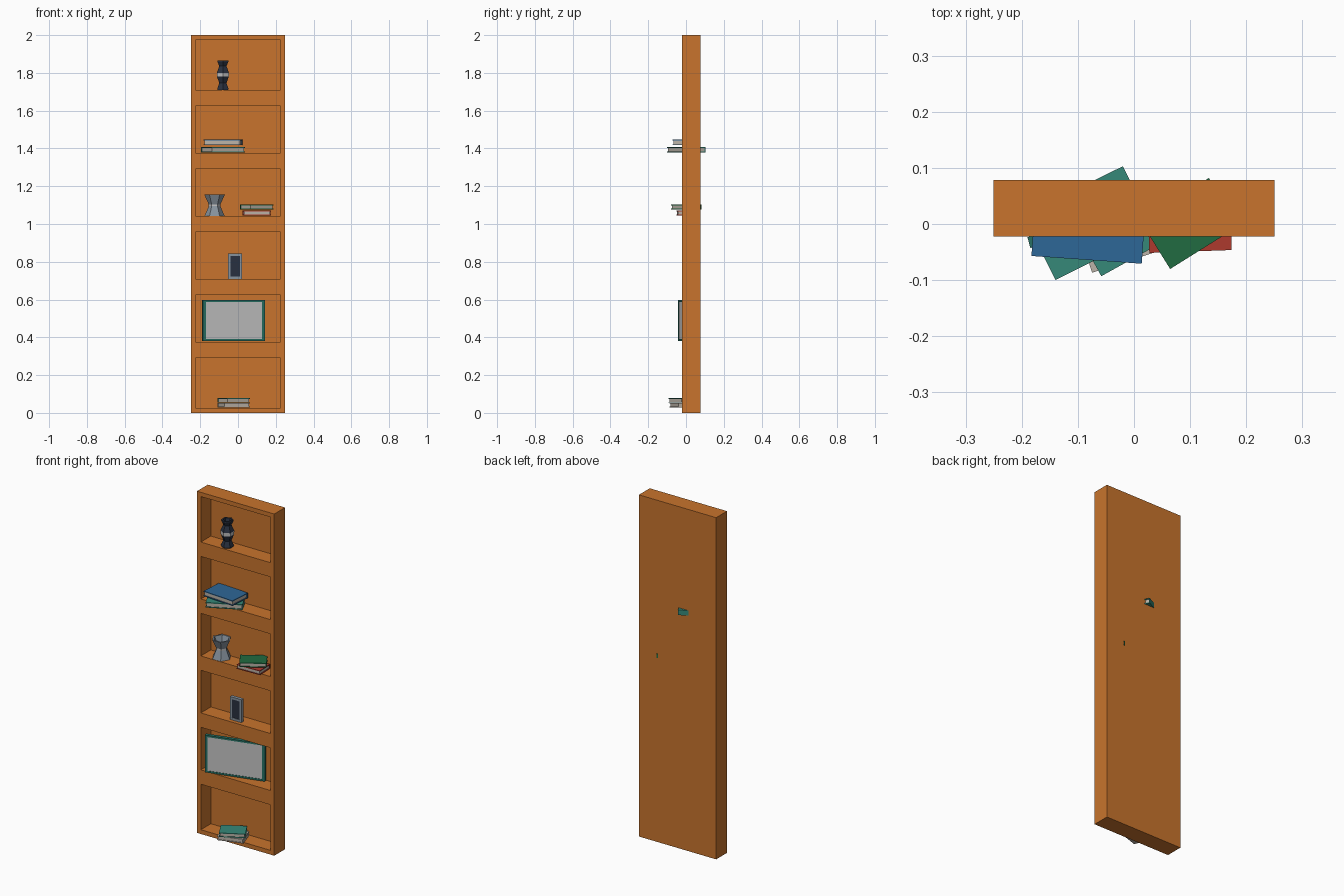
import bpy, bmesh, math
from mathutils import Matrix, Vector

if "Cube" in bpy.data.objects:
    bpy.data.objects.remove(bpy.data.objects["Cube"])


def mat(name, rgb):
    m = bpy.data.materials.new(name)
    m.diffuse_color = (*rgb, 1)
    m.use_nodes = True
    m.node_tree.nodes["Principled BSDF"].inputs["Base Color"].default_value = m.diffuse_color
    return m


WOOD = mat("orange wood", (0.58, 0.175, 0.026))
BLUE = mat("blue cover", (0.027, 0.135, 0.31))
TEAL = mat("teal cover", (0.037, 0.25, 0.19))
GREEN = mat("dark green cover", (0.015, 0.145, 0.052))
RED = mat("red cover", (0.42, 0.042, 0.027))
NAVY = mat("navy", (0.022, 0.03, 0.05))
SLATE = mat("slate grey", (0.24, 0.29, 0.34))
LIGHT = mat("light grey", (0.54, 0.54, 0.54))
PAGES = mat("page grey", (0.50, 0.45, 0.39))
DEEP = mat("deep teal", (0.02, 0.16, 0.125))


def finish(name, bm, mats, loc=(0, 0, 0), angle=0):
    me = bpy.data.meshes.new(name)
    bmesh.ops.recalc_face_normals(bm, faces=bm.faces)
    bm.to_mesh(me)
    bm.free()
    for m in mats:
        me.materials.append(m)
    ob = bpy.data.objects.new(name, me)
    ob.location = loc
    ob.rotation_euler.z = math.radians(angle)
    bpy.context.collection.objects.link(ob)
    return ob


def add_box(bm, lo, hi, index=0):
    lo, hi = Vector(lo), Vector(hi)
    m = Matrix.Translation((lo + hi) / 2) @ Matrix.Diagonal((*(hi - lo), 1))
    verts = bmesh.ops.create_cube(bm, size=1, matrix=m)["verts"]
    for f in {f for v in verts for f in v.link_faces}:
        f.material_index = index


# Bookcase: solid block with six pockets cut from the front
bm = bmesh.new()
add_box(bm, (-0.25, -0.022, 0), (0.25, 0.078, 2))
case = finish("bookcase", bm, [WOOD])
bm = bmesh.new()
for i in range(6):
    z0 = 0.025 if i == 0 else i / 3 + 0.042
    z1 = 1.975 if i == 5 else (i + 1) / 3 - 0.042
    add_box(bm, (-0.225, -0.1, z0), (0.225, 0.07, z1))
cutter = finish("pocket_cutter", bm, [WOOD])
cutter.hide_render = True
cutter.hide_viewport = True
cutter.display_type = 'WIRE'
cut = case.modifiers.new("pockets", 'BOOLEAN')
cut.operation = 'DIFFERENCE'
cut.object = cutter
cut.solver = 'EXACT'


# Books: two covers and a back spine around an inset page block
def book(name, cover, x, y, z, w, d, h, angle):
    t = h * 0.16
    bm = bmesh.new()
    add_box(bm, (-w / 2, -d / 2, 0), (w / 2, d / 2, t))
    add_box(bm, (-w / 2, -d / 2, h - t), (w / 2, d / 2, h))
    add_box(bm, (-w / 2, d / 2 - t, t), (w / 2, d / 2, h - t))
    add_box(bm, (-w / 2 + 0.004, -d / 2 + 0.004, t), (w / 2 - 0.004, d / 2 - t, h - t), 1)
    finish(name, bm, [cover, PAGES], (x, y, z), angle)


book("bottom_tan_book", PAGES, -0.022, -0.014, 0.029, 0.145, 0.106, 0.024, 18)
book("bottom_teal_book", TEAL, -0.022, -0.014, 0.054, 0.140, 0.103, 0.024, 29)
book("red_book", RED, 0.099, 0.001, 1.046, 0.147, 0.10, 0.025, 2)
book("green_book", GREEN, 0.099, 0.001, 1.077, 0.1445, 0.101, 0.025, 32)
book("teal_book", TEAL, -0.08, 0.0015, 1.378, 0.198, 0.128, 0.03, 26.5)
book("blue_book", BLUE, -0.08, 0.001, 1.417, 0.197, 0.13, 0.03, -4)


# Picture frames: box with an inset, recessed front panel
def picture(name, mats, loc, w, t, h, rim_x, rim_z, angle):
    bm = bmesh.new()
    a, b = w / 2 - rim_x, h - rim_z
    add_box(bm, (-w / 2, 0, 0), (-a, t, h))
    add_box(bm, (a, 0, 0), (w / 2, t, h))
    add_box(bm, (-a, 0, 0), (a, t, rim_z))
    add_box(bm, (-a, 0, b), (a, t, h))
    add_box(bm, (-a, 0.003, rim_z), (a, t, b), 1)
    finish(name, bm, mats, loc, angle)


picture("large_picture", [DEEP, LIGHT], (-0.021, 0.001, 0.38), 0.339, 0.02, 0.218, 0.015, 0.01, 15)
picture("small_picture", [SLATE, NAVY], (-0.015, 0.0, 0.709), 0.074, 0.02, 0.134, 0.012, 0.013, 0)


# Vases: six-sided rings, with a light band at one level
def vase(name, colour, loc, profile, band, turn):
    bm = bmesh.new()
    rings = []
    for r, z in profile:
        rings.append([bm.verts.new((r * math.cos(k * math.pi / 3),
                                    r * math.sin(k * math.pi / 3), z)) for k in range(6)])
    bm.faces.new(rings[0])
    for i in range(len(rings) - 1):
        for k in range(6):
            n = (k + 1) % 6
            f = bm.faces.new((rings[i][k], rings[i][n], rings[i + 1][n], rings[i + 1][k]))
            f.material_index = 1 if i == band else 0
    bm.faces.new(rings[-1])
    finish(name, bm, [colour, LIGHT], loc, turn)


vase("tall_vase", NAVY, (-0.08, 0.016, 1.708),
     [(0.032, 0), (0.034, 0.008), (0.022, 0.038), (0.036, 0.072), (0.037, 0.092),
      (0.022, 0.128), (0.033, 0.15), (0.033, 0.157), (0.024, 0.157), (0.017, 0.125)], 3, 30)
vase("short_vase", SLATE, (-0.124, 0.025, 1.043),
     [(0.053, 0), (0.031, 0.051), (0.031, 0.061), (0.054, 0.112), (0.045, 0.112),
      (0.025, 0.062)], 1, 0)
